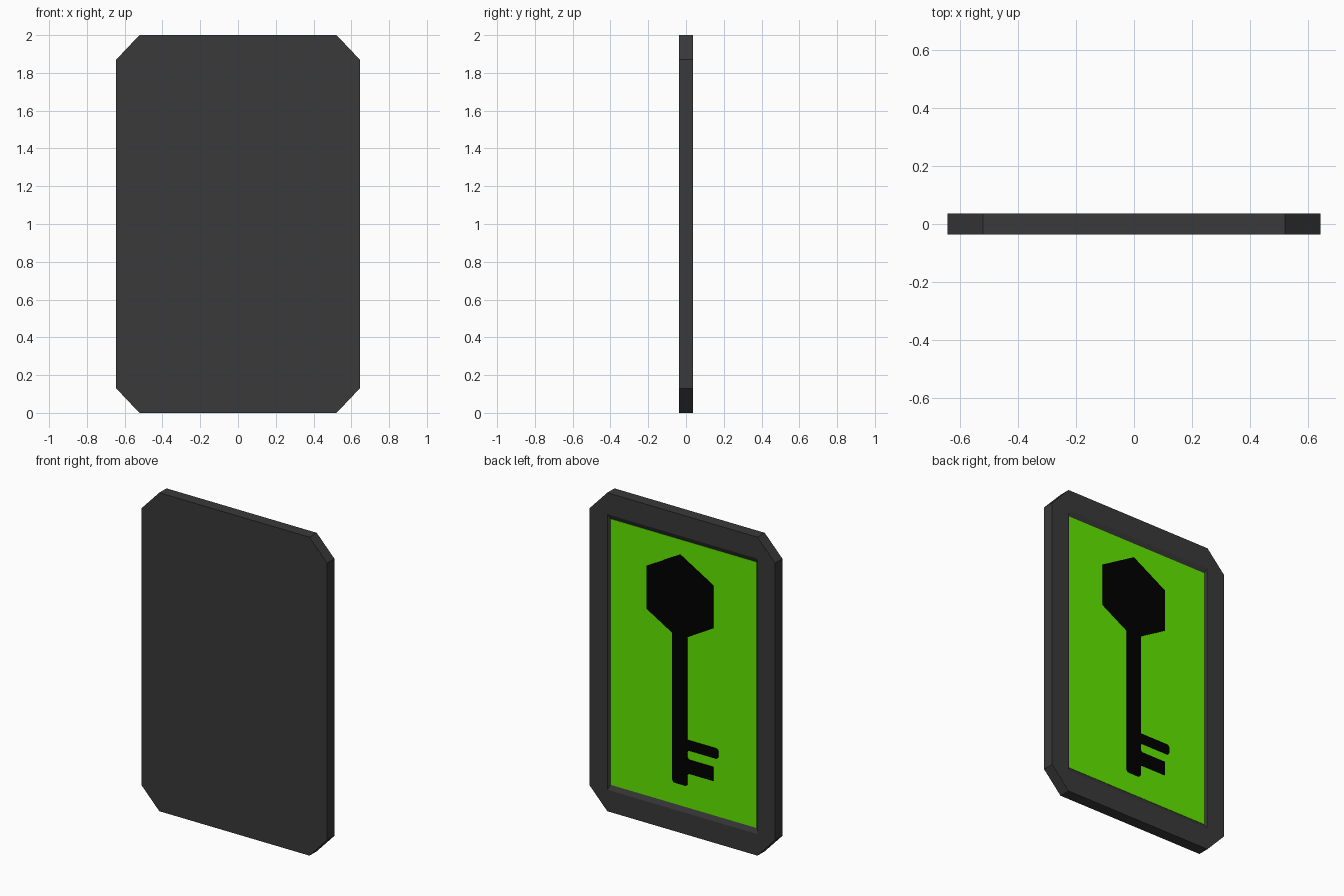
import bpy, bmesh, math

if "Cube" in bpy.data.objects:
    bpy.data.objects.remove(bpy.data.objects["Cube"])


def material(name, rgb):
    m = bpy.data.materials.new(name)
    m.diffuse_color = (*rgb, 1)
    m.use_nodes = True
    m.node_tree.nodes["Principled BSDF"].inputs["Base Color"].default_value = m.diffuse_color
    return m


def finish(bm, name, mat):
    bmesh.ops.recalc_face_normals(bm, faces=bm.faces)
    me = bpy.data.meshes.new(name)
    bm.to_mesh(me)
    bm.free()
    ob = bpy.data.objects.new(name, me)
    me.materials.append(mat)
    bpy.context.collection.objects.link(ob)
    return ob


def plate(name, outline, y0, y1, mat, rounded=()):
    """Extrude an x-z outline from y0 to y1, rounding the listed corners."""
    bm = bmesh.new()
    vs = [bm.verts.new((x, y0, z)) for x, z in outline]
    bm.faces.new(vs)
    if rounded:
        bmesh.ops.bevel(bm, geom=[vs[i] for i in rounded], offset=0.016,
                        segments=3, profile=0.5, affect='VERTICES')
    ext = bmesh.ops.extrude_face_region(bm, geom=bm.faces[:])
    for v in ext['geom']:
        if isinstance(v, bmesh.types.BMVert):
            v.co.y = y1
    return finish(bm, name, mat)


dark = material("dark grey casing", (0.041, 0.041, 0.041))
green = material("bright green", (0.12, 0.8, 0.0))
black = material("black", (0.0, 0.0, 0.0))

# Casing: chamfered plate with a shallow sloped recess in the back
W, T, CX, CZ = 0.645, 0.036, 0.123, 0.13
FLOOR = 0.022
PX, PZ = 0.508, 0.835
bm = bmesh.new()


def ring(points, y):
    return [bm.verts.new((x, y, z + 1)) for x, z in points]


def rect(x, z):
    return [(x, z), (-x, z), (-x, -z), (x, -z)]


octagon = [(W, 1 - CZ), (W - CX, 1), (CX - W, 1), (-W, 1 - CZ),
           (-W, CZ - 1), (CX - W, -1), (W - CX, -1), (W, CZ - 1)]
front, back = ring(octagon, -T), ring(octagon, T)
lip, floor = ring(rect(PX + 0.012, PZ + 0.03), T), ring(rect(PX, PZ), FLOOR)
bm.faces.new(front)
bm.faces.new(floor)
for i in range(8):
    j = (i + 1) % 8
    bm.faces.new((front[i], front[j], back[j], back[i]))
for i in range(4):
    j = (i + 1) % 4
    bm.faces.new((lip[i], lip[j], floor[j], floor[i]))
    bm.faces.new((back[2 * i], back[2 * i + 1], lip[i]))
    bm.faces.new((back[2 * i + 1], back[2 * j], lip[j], lip[i]))
finish(bm, "casing", dark)

# Green panel lying in the recess
plate("green_panel", [(x, z + 1) for x, z in rect(PX, PZ)],
      FLOOR - 0.001, FLOOR + 0.002, green)

# Key emblem: hexagonal head, shaft and two teeth in one outline
KX, KZ, R, H = 0.024, 1.474, 0.268, 0.052
neck = KZ - R + H * math.tan(math.radians(30))
head = [(KX + R * math.cos(math.radians(a)), KZ + R * math.sin(math.radians(a)))
        for a in (-30, 30, 90, 150, 210)]
L = KX - H
key = head + [(L, neck),
              (L, 0.591), (-0.242, 0.591), (-0.242, 0.526), (L, 0.526),
              (L, 0.469), (-0.208, 0.469), (-0.208, 0.381), (L, 0.381),
              (L, 0.299), (KX + H, 0.299), (KX + H, neck)]
plate("key_emblem", key, FLOOR + 0.001, FLOOR + 0.006, black,
      rounded=(7, 8, 9, 10, 13, 14, 15))
